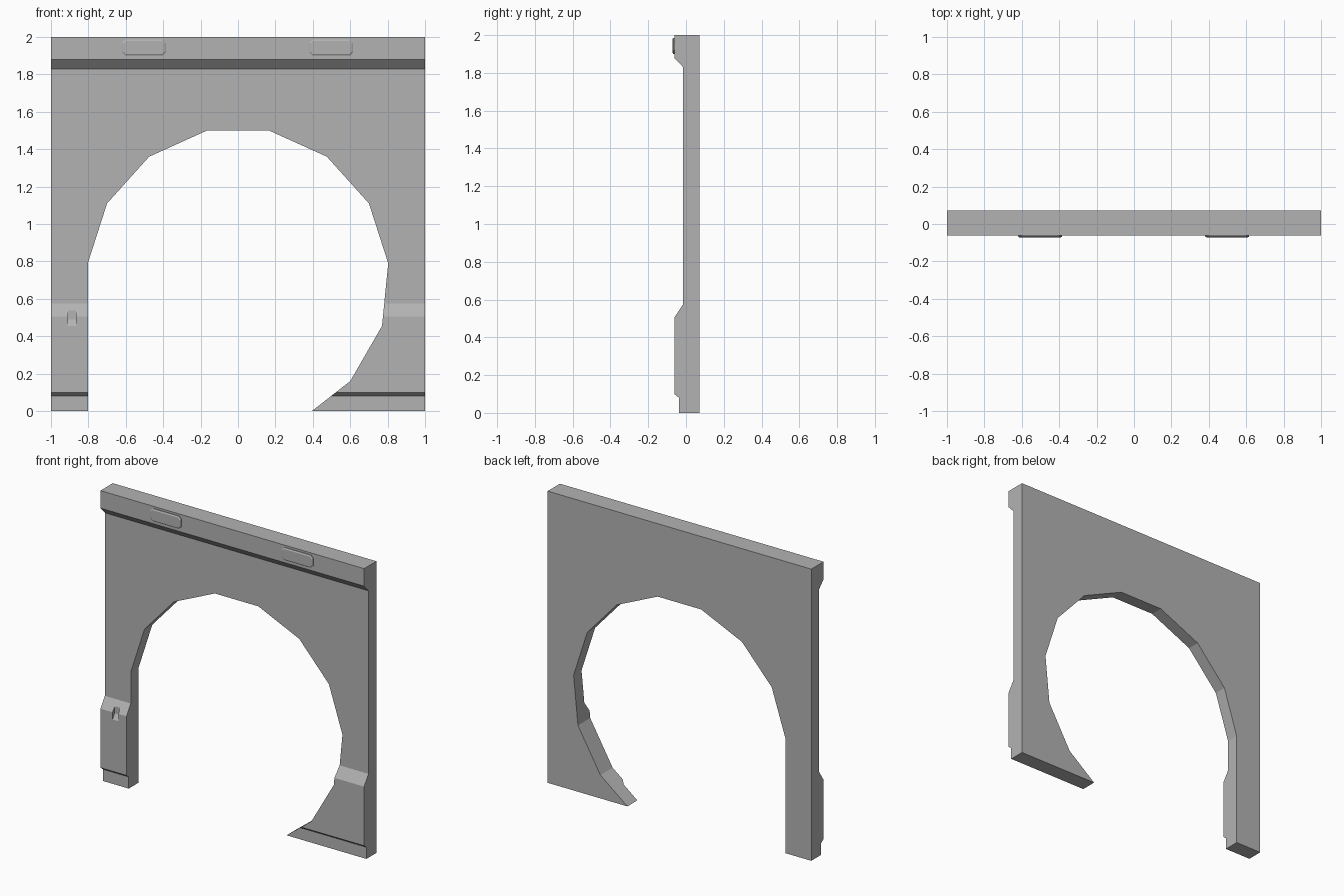
import bpy
import bmesh
from mathutils import Vector

cube = bpy.data.objects.get("Cube")
if cube:
    bpy.data.objects.remove(cube, do_unlink=True)

grey = bpy.data.materials.new("plain_grey")
grey.use_nodes = True
colour = (0.45, 0.45, 0.45, 1)
grey.diffuse_color = colour
grey.node_tree.nodes["Principled BSDF"].inputs["Base Color"].default_value = colour


def prism(name, outline, sweep, inset=0, depth=0):
    """Extrude an outline along sweep; optionally bevel the far cap."""
    bm = bmesh.new()
    base = bm.faces.new([bm.verts.new(p) for p in outline])
    cap = bmesh.ops.extrude_face_region(bm, geom=[base], use_keep_orig=True)["geom"]
    verts = [g for g in cap if isinstance(g, bmesh.types.BMVert)]
    face = [g for g in cap if isinstance(g, bmesh.types.BMFace)]
    bmesh.ops.translate(bm, vec=Vector(sweep), verts=verts)
    bmesh.ops.recalc_face_normals(bm, faces=bm.faces)
    if inset:
        bmesh.ops.inset_region(bm, faces=face, thickness=inset, depth=depth)
    mesh = bpy.data.meshes.new(name)
    bm.to_mesh(mesh)
    bm.free()
    mesh.materials.append(grey)
    obj = bpy.data.objects.new(name, mesh)
    bpy.context.collection.objects.link(obj)
    return obj


def cut(target, cutter):
    mod = target.modifiers.new("cut", "BOOLEAN")
    mod.operation = "DIFFERENCE"
    mod.solver = "EXACT"
    mod.object = cutter
    bpy.context.view_layer.objects.active = target
    bpy.ops.object.modifier_apply(modifier=mod.name)
    bpy.data.objects.remove(cutter, do_unlink=True)


# Wall: side profile with header, footing and toe, swept across the width
BACK, FRONT, PANEL = 0.071, -0.062, -0.015
profile = [(BACK, 0), (BACK, 2), (FRONT, 2), (FRONT, 1.88), (PANEL, 1.83),
           (PANEL, 0.575), (FRONT, 0.505), (FRONT, 0.10), (-0.037, 0.08), (-0.037, 0)]
wall = prism("arch_wall", [(-1, y, z) for y, z in profile], (2, 0, 0))

# Opening: faceted arch, straight on the right leg, curling inward on the left
arch = [(0.165, 1.5), (0.475, 1.36), (0.70, 1.11), (0.803, 0.79)]
curl = [(0.77, 0.455), (0.6, 0.16), (0.395, 0), (0.267, -0.1)]
opening = [(-x, z) for x, z in arch] [::-1] + arch + curl + [(-0.803, -0.1)]
cut(wall, prism("opening_cutter", [(x, -0.3, z) for x, z in opening], (0, 0.6, 0)))

# Small sloping groove in the footing of the right leg
groove = [(-0.064, 0.452), (-0.04, 0.49), (-0.04, 0.56), (-0.09, 0.56), (-0.09, 0.452)]
cut(wall, prism("groove_cutter", [(-0.908, y, z) for y, z in groove], (0.043, 0, 0)))

# Header plates with clipped corners and bevelled faces
for side, x in (("right", -0.502), ("left", 0.498)):
    w, h, c, z = 0.118, 0.043, 0.018, 1.943
    corner = [(w, h - c), (w - c, h)]
    quarter = corner + [(-a, b) for a, b in corner[::-1]]
    outline = quarter + [(-a, -b) for a, b in quarter]
    prism(side + "_header_plate", [(x + a, FRONT + 0.004, z + b) for a, b in outline],
          (0, -0.009, 0), inset=0.009, depth=0.005)
